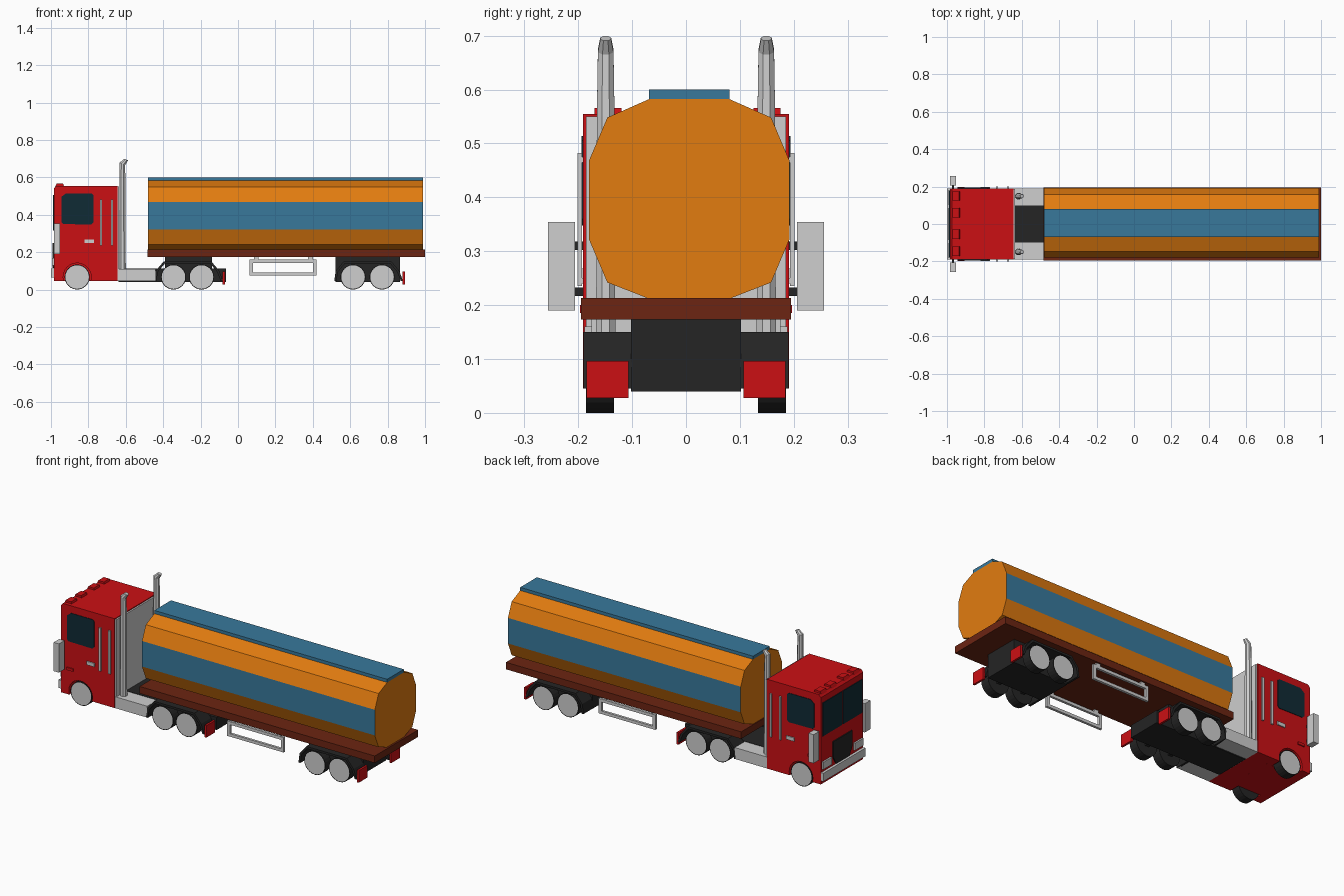
import bpy, bmesh, math
from mathutils import Vector

if "Cube" in bpy.data.objects:
    bpy.data.objects.remove(bpy.data.objects["Cube"])


def mat(name, rgb):
    m = bpy.data.materials.new(name)
    m.diffuse_color = (*rgb, 1)
    m.use_nodes = True
    m.node_tree.nodes["Principled BSDF"].inputs["Base Color"].default_value = m.diffuse_color
    return m


RED = mat("red_paint", (0.60, 0.005, 0.007))
ORANGE = mat("orange_paint", (0.76, 0.20, 0.005))
BLUE = mat("blue_paint", (0.04, 0.19, 0.33))
BROWN = mat("brown_bed", (0.15, 0.018, 0.006))
GREY = mat("light_metal", (0.62, 0.62, 0.62))
BLACK = mat("black_rubber", (0.018, 0.018, 0.018))
GLASS = mat("dark_glass", (0.005, 0.024, 0.035))


def finish(name, bm, *mats):
    bmesh.ops.recalc_face_normals(bm, faces=bm.faces)
    me = bpy.data.meshes.new(name)
    bm.to_mesh(me)
    bm.free()
    for m in mats:
        me.materials.append(m)
    ob = bpy.data.objects.new(name, me)
    bpy.context.collection.objects.link(ob)
    return ob


def prism(name, pts, axis, a, b, *mats, rule=None):
    """Extrude a 2D outline along x (pts = y,z) or y (pts = x,z)."""
    bm = bmesh.new()
    co = (lambda p: (a, p[0], p[1])) if axis == "x" else (lambda p: (p[0], a, p[1]))
    face = bm.faces.new([bm.verts.new(co(p)) for p in pts])
    ext = bmesh.ops.extrude_face_region(bm, geom=[face])
    d = Vector((b - a, 0, 0)) if axis == "x" else Vector((0, b - a, 0))
    bmesh.ops.translate(bm, vec=d, verts=[v for v in ext["geom"] if isinstance(v, bmesh.types.BMVert)])
    bmesh.ops.recalc_face_normals(bm, faces=bm.faces)
    if rule:
        for f in bm.faces:
            f.material_index = rule(f)
    return finish(name, bm, *mats)


def box(name, x0, x1, y0, y1, z0, z1, m):
    return prism(name, [(x0, z0), (x1, z0), (x1, z1), (x0, z1)], "y", y0, y1, m)


def wheel(name, x, s):
    bm = bmesh.new()
    bmesh.ops.create_cone(bm, cap_ends=True, segments=24, radius1=0.067, radius2=0.067, depth=0.052)
    for v in bm.verts:
        v.co = Vector((v.co.x + x, v.co.z + s * 0.16, v.co.y + 0.067))
    bm.normal_update()
    cap = max((f for f in bm.faces if len(f.verts) > 4), key=lambda f: f.calc_center_median().y * s)
    bmesh.ops.inset_region(bm, faces=[cap], thickness=0.004)
    cap.material_index = 1
    return finish(name, bm, BLACK, GREY)


def exhaust(name, s):
    # square stack with chamfers, lofted along a bent path
    bm = bmesh.new()
    rings = []
    for x, z, r, dx in [(-0.618, 0.11, 0.018, 0), (-0.618, 0.55, 0.0165, 0),
                        (-0.618, 0.672, 0.0145, 0.008), (-0.598, 0.695, 0.010, 0.007)]:
        ring = []
        for i in range(8):
            a = math.pi / 8 + i * math.pi / 4
            u = r * math.cos(a) * 1.08
            ring.append(bm.verts.new((x + u, s * 0.149 + r * 1.08 * math.sin(a), z - u * dx * 60)))
        rings.append(ring)
    for p, q in zip(rings, rings[1:]):
        for i in range(8):
            bm.faces.new((p[i], p[(i + 1) % 8], q[(i + 1) % 8], q[i]))
    bm.faces.new(rings[0])
    bm.faces.new(rings[-1])
    return finish(name, bm, GREY)


# tank: twelve-sided shell with blue flanks
half = [(0.075, 0.212), (0.152, 0.242), (0.186, 0.322), (0.186, 0.468), (0.152, 0.548), (0.075, 0.582)]
section = half + [(-y, z) for y, z in reversed(half)]
section = [(y + 0.006, z) for y, z in section]
prism("tank", section, "x", -0.48, 0.99, ORANGE, BLUE, rule=lambda f: int(abs(f.normal.y) > 0.99))
box("tank_top_walkway", -0.48, 0.99, -0.069, 0.081, 0.58, 0.60, BLUE)
box("trailer_bed", -0.485, 1.0, -0.195, 0.195, 0.173, 0.213, BROWN)

# chassis blocks
box("tractor_chassis", -0.64, -0.065, -0.1, 0.1, 0.04, 0.112, BLACK)
box("coupling_block", -0.39, -0.14, -0.1, 0.1, 0.11, 0.174, BLACK)
box("trailer_chassis", 0.52, 0.865, -0.102, 0.102, 0.04, 0.174, BLACK)

# cab body with wheel arch cut into the outline
arch = [(-0.86 + 0.075 * math.cos(a), 0.067 + 0.075 * math.sin(a))
        for a in [math.radians(-17 + i * 214 / 14) for i in range(15)]]
cab = [(-0.985, 0.045), (-0.985, 0.54), (-0.972, 0.555), (-0.645, 0.555), (-0.645, 0.045)] + arch
prism("cab_body", cab, "y", -0.191, 0.191, RED)
box("cab_floor", -0.96, -0.75, -0.13, 0.13, 0.045, 0.2, RED)
box("cab_back_panel", -0.646, -0.636, -0.186, 0.186, 0.045, 0.55, GREY)

# cab front details
for s, side in ((1, "left"), (-1, "right")):
    y0, y1 = sorted((s * 0.004, s * 0.178))
    box("windshield_" + side, -0.989, -0.98, y0, y1, 0.315, 0.505, GLASS)
    y0, y1 = sorted((s * 0.105, s * 0.18))
    box("headlight_" + side, -0.994, -0.98, y0, y1, 0.128, 0.17, GREY)
prism("grille", [(-0.06, 0.115), (0.06, 0.115), (0.085, 0.16), (0.085, 0.25), (-0.085, 0.25), (-0.085, 0.16)],
      "x", -0.991, -0.98, BLACK)
box("front_bumper", -1.0, -0.98, -0.19, 0.19, 0.065, 0.112, GREY)
for i, y in enumerate((-0.145, -0.055, 0.06, 0.15)):
    prism("roof_marker_%d" % i, [(-0.978, 0.548), (-0.97, 0.566), (-0.935, 0.566), (-0.93, 0.55)],
          "y", y - 0.025, y + 0.025, RED)

for s, side in ((1, "left"), (-1, "right")):
    def sbox(name, x0, x1, ya, yb, z0, z1, m):
        return box(name + "_" + side, x0, x1, min(s * ya, s * yb), max(s * ya, s * yb), z0, z1, m)

    # side window with clipped corners
    prism("side_window_" + side, [(-0.945, 0.36), (-0.935, 0.35), (-0.783, 0.348), (-0.773, 0.36),
                                  (-0.773, 0.505), (-0.783, 0.514), (-0.92, 0.514), (-0.945, 0.495)],
          "y", s * 0.188, s * 0.194, GLASS)
    # grab bars, door handle, marker lamp
    for i, x in enumerate((-0.733, -0.673)):
        sbox("grab_bar_%d" % i, x - 0.006, x + 0.006, 0.193, 0.201, 0.235, 0.482, GREY)
        for z in (0.245, 0.47):
            sbox("grab_bar_mount_%d" % i, x - 0.004, x + 0.004, 0.188, 0.196, z - 0.005, z + 0.005, GREY)
    sbox("door_handle", -0.82, -0.77, 0.188, 0.197, 0.248, 0.268, GREY)
    sbox("side_lamp", -0.945, -0.905, 0.188, 0.197, 0.185, 0.2, RED)
    # mirrors on two arms
    sbox("mirror", -0.985, -0.952, 0.206, 0.256, 0.19, 0.354, GREY)
    for z in (0.225, 0.31):
        sbox("mirror_arm", -0.974, -0.962, 0.185, 0.21, z - 0.008, z + 0.008, BLACK)
    # exhaust stack and fuel tank behind the cab
    exhaust("exhaust_stack_" + side, s)
    sbox("fuel_tank", -0.645, -0.44, 0.099, 0.19, 0.045, 0.11, GREY)

    # fenders and mudflaps over each twin axle
    for name, x in (("drive", -0.27), ("trailer", 0.6925)):
        out = [(-0.178, 0.045), (-0.17, 0.1), (-0.128, 0.15), (0.128, 0.15), (0.17, 0.1), (0.19, 0.045)]
        inn = [(0.178, 0.045), (0.158, 0.095), (0.122, 0.138), (-0.122, 0.138), (-0.158, 0.095), (-0.166, 0.045)]
        prism(name + "_fender_" + side, [(x + a, z) for a, z in out + inn], "y", s * 0.1, s * 0.19, BLACK)
        sbox(name + "_mudflap", x + 0.188, x + 0.2, 0.107, 0.185, 0.028, 0.096, RED)

    # wheels
    for i, x in enumerate((-0.86, -0.345, -0.195, 0.615, 0.77)):
        wheel("wheel_%d_%s" % (i, side), x, s)
        if i:
            sbox("axle_%d" % i, x - 0.012, x + 0.012, 0.09, 0.14, 0.055, 0.079, BLACK)

    # side guard frame
    for z0, z1 in ((0.075, 0.092), (0.143, 0.16)):
        sbox("guard_rail", 0.062, 0.42, 0.174, 0.188, z0, z1, GREY)
    for x in (0.062, 0.402):
        sbox("guard_post", x, x + 0.018, 0.174, 0.188, 0.09, 0.145, GREY)
    for x in (0.085, 0.375):
        sbox("guard_bracket", x, x + 0.025, 0.174, 0.186, 0.155, 0.176, GREY)
